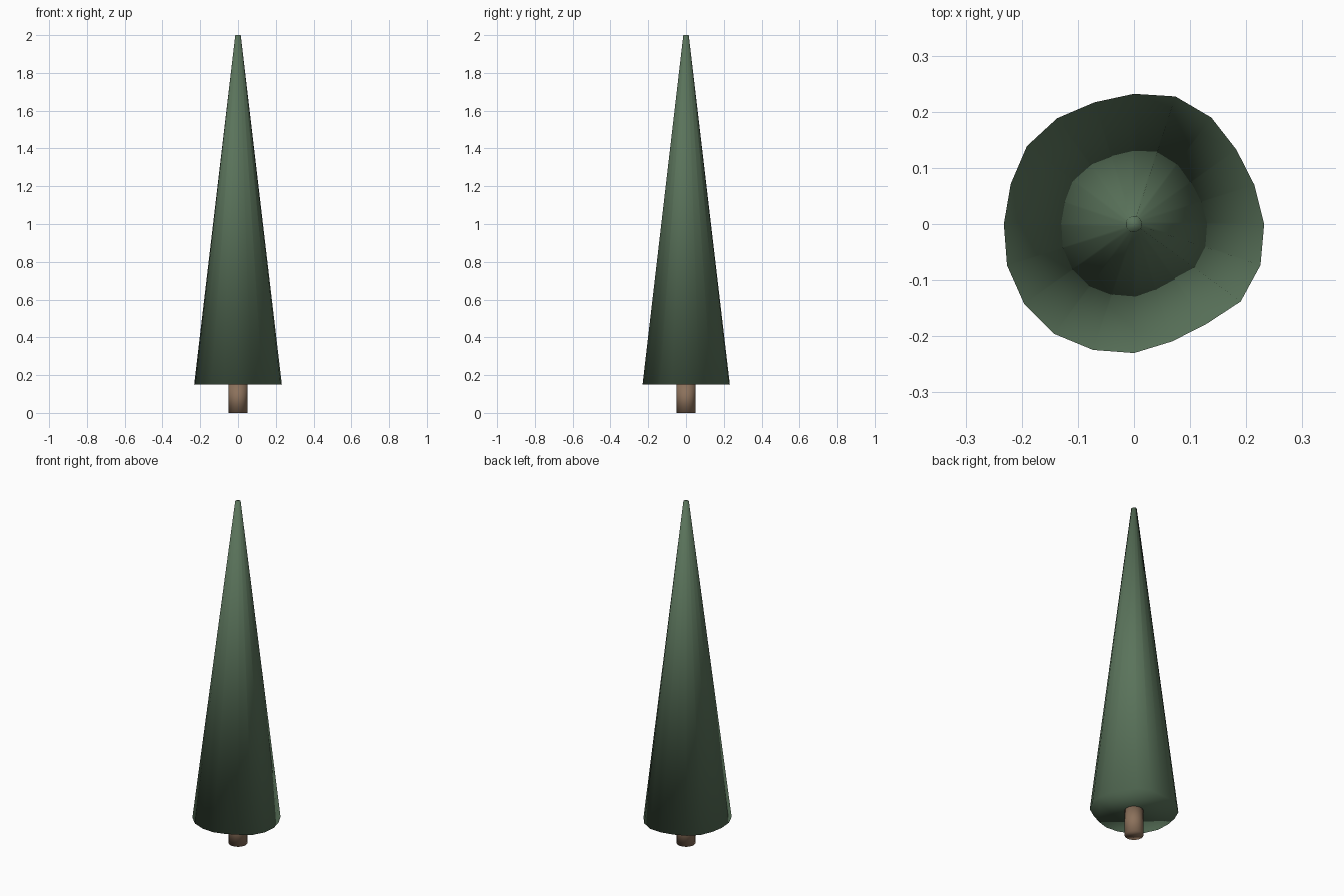
import bpy, bmesh, math

if "Cube" in bpy.data.objects:
    bpy.data.objects.remove(bpy.data.objects["Cube"])


def material(name, rgb):
    m = bpy.data.materials.new(name)
    m.diffuse_color = (*rgb, 1.0)
    m.use_nodes = True
    m.node_tree.nodes["Principled BSDF"].inputs["Base Color"].default_value = m.diffuse_color
    return m


def tapered(name, mat, bottom, top, z0, z1):
    """Closed smooth-shaded frustum from two rings of radii."""
    n = len(bottom)
    bm = bmesh.new()

    def ring(radii, z):
        return [bm.verts.new((r * math.cos(math.tau * i / n),
                              r * math.sin(math.tau * i / n), z))
                for i, r in enumerate(radii)]

    a, b = ring(bottom, z0), ring(top, z1)
    for i in range(n):
        j = (i + 1) % n
        bm.faces.new((a[i], a[j], b[j], b[i]))
    bm.faces.new(a[::-1])
    bm.faces.new(b)
    for f in bm.faces:
        f.smooth = True
    me = bpy.data.meshes.new(name)
    bm.to_mesh(me)
    bm.free()
    me.materials.append(mat)
    ob = bpy.data.objects.new(name, me)
    bpy.context.collection.objects.link(ob)
    return ob


green = material("pine green", (0.102, 0.172, 0.104))
brown = material("bark brown", (0.26, 0.165, 0.105))

# Foliage: slightly uneven 20-sided cone with a tiny blunt tip
rim = [.232, .2255, .2255, .2345, .239, .232, .228, .233, .236, .231,
       .232, .238, .242, .242, .236, .230, .220, .220, .235, .237]
tip = [r * 0.062 for r in rim]
tapered("foliage", green, rim, tip, 0.15, 2.0)

# Trunk
tapered("trunk", brown, [0.05] * 20, [0.05] * 20, 0.0, 0.152)
